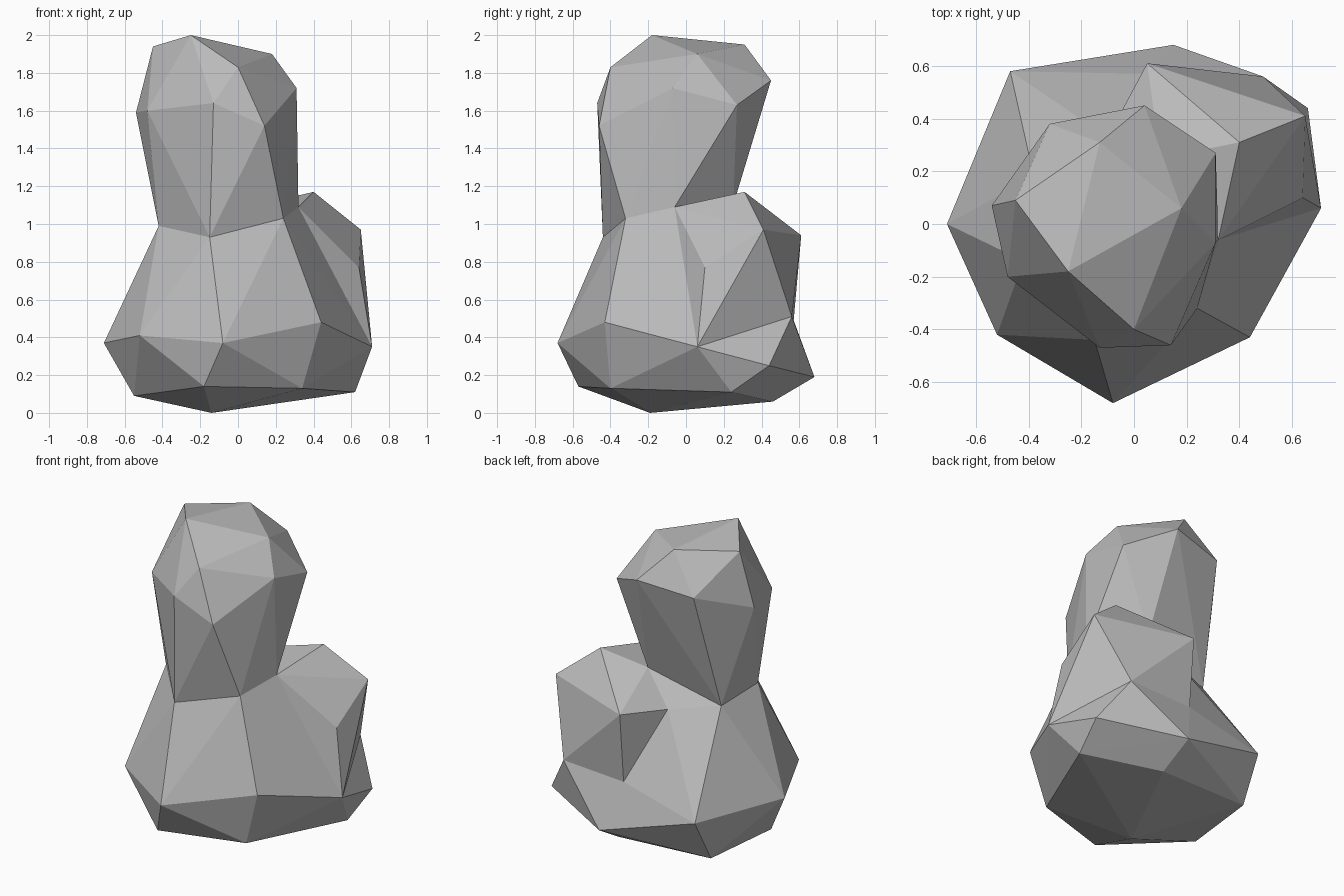
import bpy
import bmesh

# Remove the default cube if it is there
default_cube = bpy.data.objects.get("Cube")
if default_cube:
    bpy.data.objects.remove(default_cube, do_unlink=True)

# One plain stone colour for every part
STONE_GREY = (0.5, 0.5, 0.5, 1.0)
stone = bpy.data.materials.new("stone_grey")
stone.use_nodes = True
stone.diffuse_color = STONE_GREY
shader = next(node for node in stone.node_tree.nodes if node.type == 'BSDF_PRINCIPLED')
shader.inputs["Base Color"].default_value = STONE_GREY


def faceted_boulder(name, *corner_groups):
    """Wrap groups of corner points in a tight, flat-faced convex skin."""
    bm = bmesh.new()
    for group in corner_groups:
        for corner in group:
            bm.verts.new(corner)
    hull = bmesh.ops.convex_hull(bm, input=list(bm.verts), use_existing_faces=False)
    # Drop any corner that ended up inside the skin
    loose = [v for v in bm.verts if not v.link_faces]
    bmesh.ops.delete(bm, geom=loose, context='VERTS')
    bmesh.ops.recalc_face_normals(bm, faces=list(bm.faces))
    mesh = bpy.data.meshes.new(name)
    bm.to_mesh(mesh)
    bm.free()
    mesh.materials.append(stone)
    rock = bpy.data.objects.new(name, mesh)
    bpy.context.scene.collection.objects.link(rock)
    return rock


# Waist shared by the upper and lower boulders
waist = [(.32, -.06, 1.09), (.24, -.32, 1.03), (-.15, -.44, .93),
         (-.42, -.14, .99), (-.38, .18, .95), (.1, .25, 1.1)]

# Upper boulder: widest ring, then the crown
shoulder = [(.31, -.07, 1.72), (.14, -.46, 1.52), (-.13, -.47, 1.64),
            (-.48, -.2, 1.6), (-.54, .07, 1.59), (-.32, .38, 1.71),
            (.04, .45, 1.76), (.31, .27, 1.63)]
crown = [(-.25, -.18, 2), (0, -.4, 1.83), (.18, .06, 1.9),
         (-.13, .31, 1.95), (-.45, .09, 1.94)]

# Lower boulder: widest ring, then the underside
belly = [(.71, .06, .35), (.44, -.43, .48), (-.08, -.68, .37),
         (-.52, -.42, .41), (-.71, 0, .37), (-.47, .58, .36),
         (.15, .68, .19), (.66, .44, .25)]
underside = [(-.14, -.19, 0), (.34, -.4, .13), (-.18, -.57, .14),
             (-.55, -.09, .09), (-.48, .43, .08), (.16, .46, .06),
             (.62, .24, .11)]

# Seam where the side lump rests on the lower boulder
lump_seam = [(.49, .56, .51), (.05, .57, .49), (-.1, .33, .91)]
lump_crown = [(.4, .31, 1.17), (.65, .41, .97), (.64, .1, .77), (.05, .61, .94)]
lump_roots = [waist[0], waist[-1], belly[0]]

faceted_boulder("upper_boulder", waist, shoulder, crown)
faceted_boulder("lower_boulder", waist, belly, underside, lump_seam)
faceted_boulder("side_lump", lump_seam, lump_crown, lump_roots)
